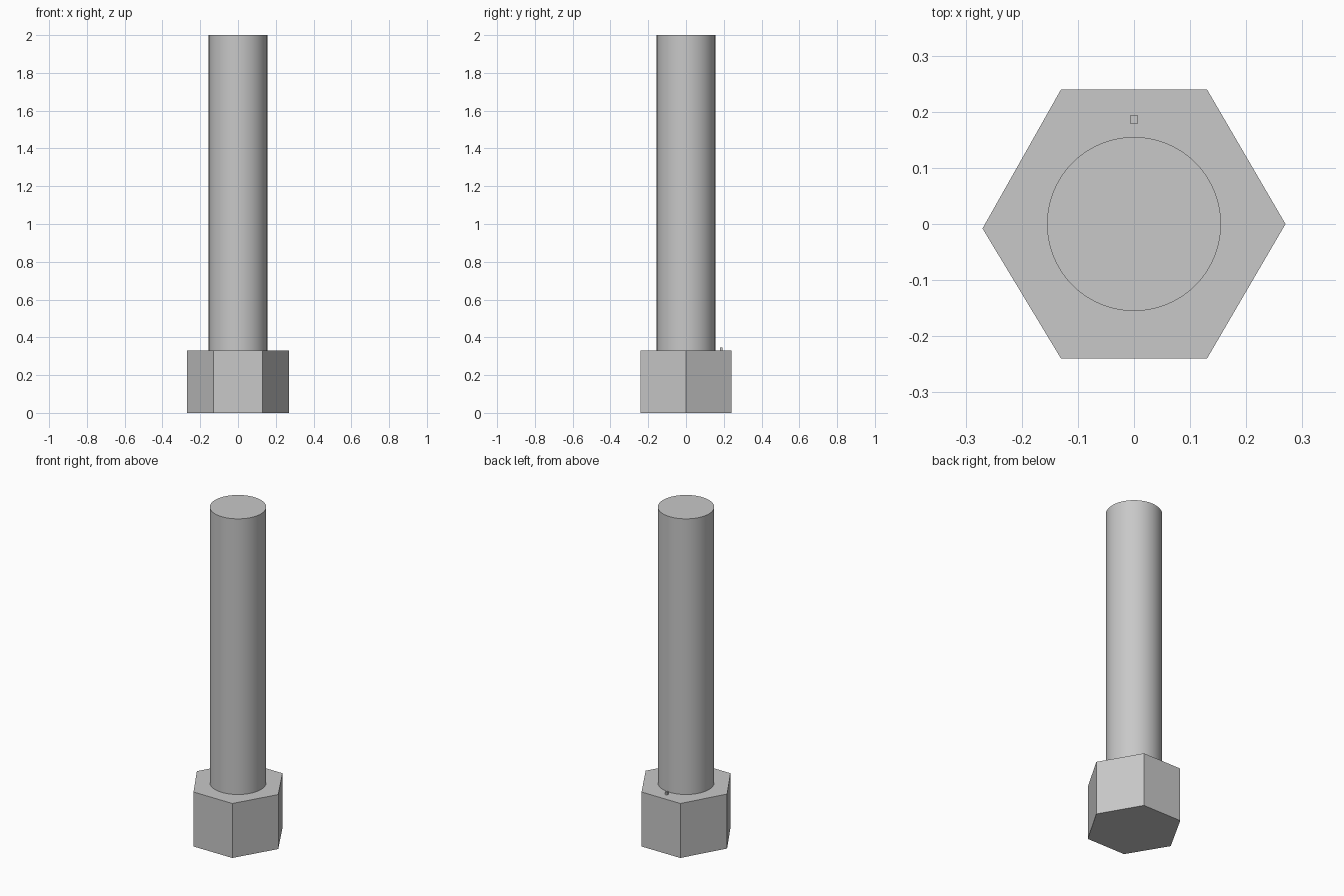
import bpy
import bmesh
import math

cube = bpy.data.objects.get("Cube")
if cube:
    bpy.data.objects.remove(cube, do_unlink=True)

STEEL = (0.58, 0.58, 0.58, 1.0)
steel = bpy.data.materials.new("grey_steel")
steel.use_nodes = True
steel.diffuse_color = STEEL
steel.node_tree.nodes["Principled BSDF"].inputs["Base Color"].default_value = STEEL

HEAD_TOP = 0.33


def prism(name, outline, z0, z1):
    """Extrude a flat outline from z0 up to z1."""
    bm = bmesh.new()
    base = bm.faces.new([bm.verts.new((x, y, z0)) for x, y in outline])
    top = bmesh.ops.extrude_face_region(bm, geom=[base], use_keep_orig=True)
    verts = [v for v in top["geom"] if isinstance(v, bmesh.types.BMVert)]
    bmesh.ops.translate(bm, verts=verts, vec=(0, 0, z1 - z0))
    bmesh.ops.recalc_face_normals(bm, faces=bm.faces[:])
    mesh = bpy.data.meshes.new(name)
    bm.to_mesh(mesh)
    bm.free()
    mesh.materials.append(steel)
    obj = bpy.data.objects.new(name, mesh)
    bpy.context.collection.objects.link(obj)
    return obj


# Hexagonal head, with one corner very slightly off centre
prism("hex_head", [(0.27, 0), (0.13, 0.24), (-0.13, 0.24),
                   (-0.27, -0.008), (-0.13, -0.24), (0.13, -0.24)], 0, HEAD_TOP)

# Round smooth shank
sides = 96
ring = [(0.155 * math.cos(math.tau * i / sides),
         0.155 * math.sin(math.tau * i / sides)) for i in range(sides)]
shank = prism("shank", ring, HEAD_TOP, 2.0)
bpy.context.view_layer.objects.active = shank
shank.select_set(True)
bpy.ops.object.shade_smooth_by_angle(angle=math.radians(30))

# Tiny square locating pip on the head, behind the shank
h = 0.007
prism("locating_pip", [(sx * h, 0.186 + sy * h) for sx, sy in
                       ((1, 1), (-1, 1), (-1, -1), (1, -1))], HEAD_TOP, 0.347)
